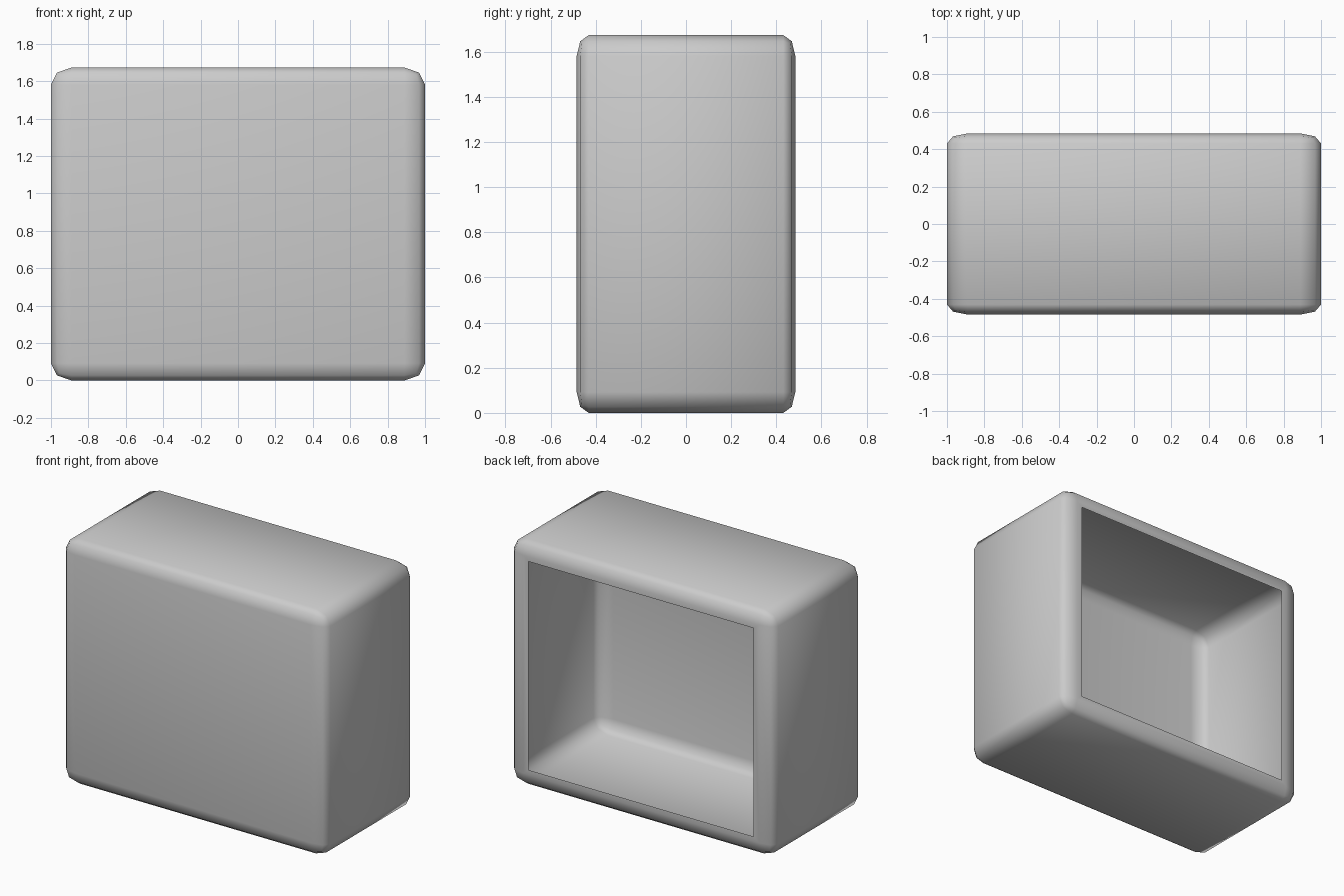
import bpy, bmesh
from mathutils import Vector, Matrix

if "Cube" in bpy.data.objects:
    bpy.data.objects.remove(bpy.data.objects["Cube"])

W, D, H = 2.0, 0.968, 1.673       # outer size
OPEN_X, OPEN_Z = 0.85, 0.712      # half size of the opening

bm = bmesh.new()

# Outer shell: unit cube with rounded edges, stretched to size
bmesh.ops.create_cube(bm, size=1)
bmesh.ops.bevel(bm, geom=bm.edges[:], offset=0.055, offset_type='OFFSET',
                segments=2, profile=0.5, affect='EDGES')
bmesh.ops.transform(bm, matrix=Matrix.Diagonal((W, D, H, 1)), verts=bm.verts)

# Rim: inset the back face to the opening, then remove it (thin open shell)
bm.normal_update()
back = max((f for f in bm.faces if f.normal.y > 0.99), key=lambda f: f.calc_area())
bmesh.ops.inset_region(bm, faces=[back], thickness=0.03)
for v in back.verts:
    v.co.x = OPEN_X if v.co.x > 0 else -OPEN_X
    v.co.z = OPEN_Z if v.co.z > 0 else -OPEN_Z
bmesh.ops.delete(bm, geom=[back], context='FACES_ONLY')

# Smooth shading all over
for f in bm.faces:
    f.smooth = True
bmesh.ops.translate(bm, vec=Vector((0, 0, H / 2)), verts=bm.verts)
mesh = bpy.data.meshes.new("open_back_box")
bm.to_mesh(mesh)
bm.free()
box = bpy.data.objects.new("open_back_box", mesh)
bpy.context.collection.objects.link(box)
